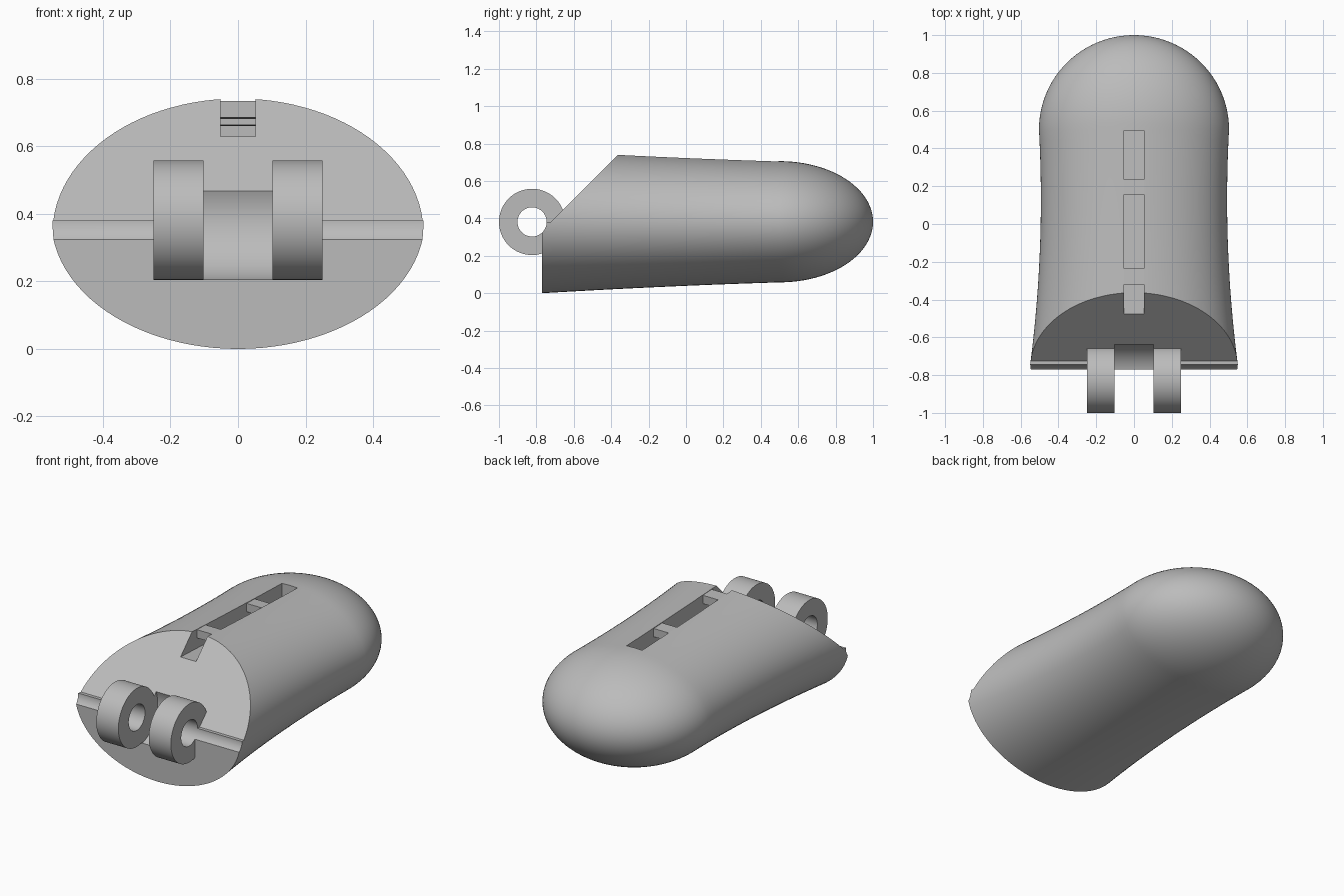
import bpy, bmesh, math
from mathutils import Matrix

cube = bpy.data.objects.get("Cube")
if cube:
    bpy.data.objects.remove(cube, do_unlink=True)

grey = bpy.data.materials.new("plain grey")
grey.use_nodes = True
grey.diffuse_color = (0.5, 0.5, 0.5, 1)
grey.node_tree.nodes["Principled BSDF"].inputs["Base Color"].default_value = (0.5, 0.5, 0.5, 1)

MID_Z = 0.382            # height of the body axis
FRONT, CAP = -0.77, 0.5  # front plane and start of the rounded tip
PIVOT_Y = -0.823
SLOPE = math.atan(0.043)  # fall of the top surface towards the tip


def finish(name, bm):
    bmesh.ops.recalc_face_normals(bm, faces=bm.faces)
    mesh = bpy.data.meshes.new(name)
    bm.to_mesh(mesh)
    bm.free()
    mesh.materials.append(grey)
    obj = bpy.data.objects.new(name, mesh)
    bpy.context.collection.objects.link(obj)
    return obj


def prism(name, profile, half_width):
    """Extrude a (y, z) profile across x."""
    bm = bmesh.new()
    face = bm.faces.new([bm.verts.new((-half_width, y, z)) for y, z in profile])
    side = bmesh.ops.extrude_face_region(bm, geom=[face])["geom"]
    bmesh.ops.translate(bm, vec=(2 * half_width, 0, 0),
                        verts=[v for v in side if isinstance(v, bmesh.types.BMVert)])
    return finish(name, bm)


def cross_cylinder(name, x, y, z, radius, width):
    bm = bmesh.new()
    matrix = Matrix.Translation((x, y, z)) @ Matrix.Rotation(math.pi / 2, 4, 'Y')
    bmesh.ops.create_cone(bm, cap_ends=True, segments=80, radius1=radius,
                          radius2=radius, depth=width, matrix=matrix)
    return finish(name, bm)


def slanted_box(name, y0, y1, top, height, half_width):
    """Box whose top and bottom fall gently towards the tip."""
    drop = math.tan(SLOPE) * (y1 - y0)
    return prism(name, [(y0, top), (y1, top - drop),
                        (y1, top - drop - height), (y0, top - height)], half_width)


def combine(target, tool, operation):
    mod = target.modifiers.new(operation, 'BOOLEAN')
    mod.operation, mod.object, mod.solver = operation, tool, 'EXACT'
    bpy.context.view_layer.objects.active = target
    bpy.ops.object.modifier_apply(modifier=mod.name)
    bpy.data.objects.remove(tool, do_unlink=True)


def section(y):
    """Half width and half height of the flared barrel."""
    t = (CAP - y) / (CAP - FRONT)
    return 0.493 + 0.074 * (y - 0.13) ** 2, 0.324 + 0.04 * t + 0.018 * t * t


# Body: flared elliptical barrel closed by a half-ellipsoid tip
stations = []
for i in range(25):
    y = FRONT + (CAP - FRONT) * i / 24
    stations.append((y, *section(y)))
cap_rx, cap_rz = section(CAP)
for i in range(1, 24):
    a = math.pi / 2 * i / 24
    stations.append((CAP + 0.5 * math.sin(a), cap_rx * math.cos(a), cap_rz * math.cos(a)))

SIDES = 96
bm = bmesh.new()
rings = []
for y, rx, rz in stations:
    rings.append([bm.verts.new((rx * math.cos(2 * math.pi * k / SIDES), y,
                                MID_Z + rz * math.sin(2 * math.pi * k / SIDES)))
                  for k in range(SIDES)])
tip = bm.verts.new((0, 1, MID_Z))
bm.faces.new(rings[0])
for k in range(SIDES):
    n = (k + 1) % SIDES
    for a, b in zip(rings, rings[1:]):
        bm.faces.new((a[k], a[n], b[n], b[k]))
    bm.faces.new((rings[-1][k], rings[-1][n], tip))
body = finish("finger_body", bm)

# Slanted front face above the hinge line
combine(body, prism("slope_cutter", [(-0.725, 0.38), (-0.225, 0.88), (-0.95, 0.88),
                                     (-0.95, 0.38)], 0.8), 'DIFFERENCE')

# Hinge knuckles, clearance between them and the pivot bore
for x in (-0.175, 0.175):
    combine(body, cross_cylinder("knuckle", x, PIVOT_Y, 0.381, 0.177, 0.15), 'UNION')
combine(body, cross_cylinder("clearance_cutter", 0, -0.82, 0.395, 0.196, 0.204), 'DIFFERENCE')
combine(body, cross_cylinder("bore_cutter", 0, PIVOT_Y, 0.381, 0.078, 1.6), 'DIFFERENCE')

# Tendon channel along the top
combine(body, slanted_box("channel_cutter", -0.5, 0.495, 0.93, 0.3, 0.052), 'DIFFERENCE')

# Bridges over the channel
bridges = [slanted_box("rear_bridge", 0.155, 0.235, 0.713, 0.05, 0.053),
           slanted_box("front_bridge", -0.32, -0.235, 0.735, 0.05, 0.053)]

# Smooth shading with crisp edges
bpy.ops.object.select_all(action='DESELECT')
body.select_set(True)
bpy.context.view_layer.objects.active = body
bpy.ops.object.shade_smooth_by_angle(angle=math.radians(25))
